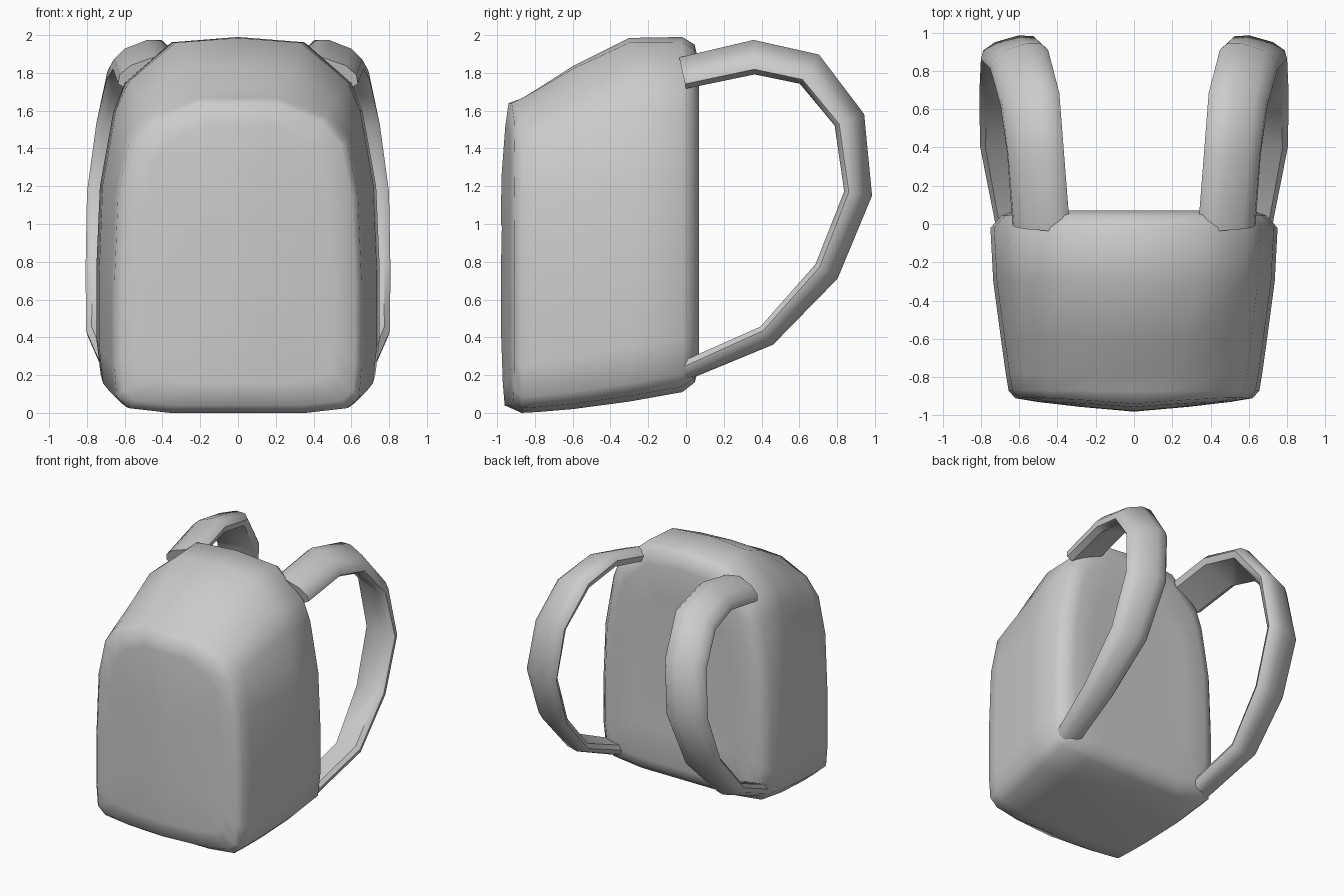
import bpy
import bmesh
import math
from mathutils import Vector

cube = bpy.data.objects.get("Cube")
if cube:
    bpy.data.objects.remove(cube, do_unlink=True)

fabric = bpy.data.materials.new("grey fabric")
fabric.use_nodes = True
GREY = (0.6, 0.6, 0.6, 1)
fabric.diffuse_color = GREY
fabric.node_tree.nodes["Principled BSDF"].inputs["Base Color"].default_value = GREY


def loft(name, rings, angle):
    """Skin closed rings of points and cap both ends."""
    bm = bmesh.new()
    loops = [[bm.verts.new(p) for p in ring] for ring in rings]
    n = len(loops[0])
    for a, b in zip(loops, loops[1:]):
        for i in range(n):
            j = (i + 1) % n
            bm.faces.new((a[i], a[j], b[j], b[i]))
    bm.faces.new(loops[0])
    bm.faces.new(loops[-1])
    bmesh.ops.recalc_face_normals(bm, faces=bm.faces[:])
    mesh = bpy.data.meshes.new(name)
    bm.to_mesh(mesh)
    bm.free()
    obj = bpy.data.objects.new(name, mesh)
    bpy.context.collection.objects.link(obj)
    mesh.materials.append(fabric)
    bpy.ops.object.select_all(action='DESELECT')
    obj.select_set(True)
    bpy.context.view_layer.objects.active = obj
    bpy.ops.object.shade_smooth_by_angle(angle=math.radians(angle))
    return obj


# Half outlines of the bag: rounder arch at the back, squarer at the front
BACK = [(0, 0), (.55, 0), (.88, .015), (.97, .05), (1, .15), (1, .35),
        (.975, .58), (.88, .79), (.8, .87), (.47, .985), (0, 1)]
FRONT = [(0, 0), (.55, 0), (.88, .015), (.98, .05), (1, .15), (1, .4),
         (.97, .69), (.88, .86), (.71, .94), (.33, 1), (0, 1)]


def arch(y, width, low, high, blend, bulge=0):
    half = []
    for (bu, bv), (fu, fv) in zip(BACK, FRONT):
        u = bu + (fu - bu) * blend
        v = bv + (fv - bv) * blend
        z = low + (high - low) * v
        # the front panel bows out, and leans back near its top
        dy = 0
        if bulge:
            dy = -bulge * (1 - u * width / .62) + .05 * max(0, z - 1) ** 2
        half.append(Vector((u * width, y + dy, z)))
    return half + [Vector((-p.x, p.y, p.z)) for p in half[-2:0:-1]]


# Bag body, from the back panel to the front panel
sections = [
    (.06, .2, .8, 1.3, 0), (.06, .45, .5, 1.6, 0), (.07, .62, .24, 1.85, 0),
    (.045, .69, .16, 1.95, 0), (-.02, .75, .11, 1.99, 0),
    (-.3, .735, .06, 1.985, .15), (-.6, .695, .02, 1.835, .5),
    (-.78, .67, .005, 1.72, .85), (-.87, .655, .0, 1.665, 1),
]
rings = [arch(*s) for s in sections]
rings += [arch(-.91, .62, .04, 1.64, 1, .05),
          arch(-.92, .5, .16, 1.52, 1, .05),
          arch(-.925, .28, .45, 1.25, 1, .055),
          arch(-.925, .08, .75, 1.0, 1, .055)]
loft("bag_body", rings, 60)

# Strap stations: x, y, z, half width, half thickness, roll
STRAP = [
    (.49, -.02, 1.81, .16, .055, .35), (.52, .36, 1.895, .16, .06, .38),
    (.55, .66, 1.83, .165, .06, .38), (.605, .875, 1.555, .16, .055, .34),
    (.65, .92, 1.16, .16, .05, .28), (.67, .75, .745, .145, .05, .25),
    (.69, .43, .405, .12, .045, .2), (.62, -.02, .215, .1, .045, .1),
]
SECTION = [(-1, -.3), (-.85, .5), (-.4, 1), (.4, 1),
           (.85, .5), (1, -.3), (.8, -1), (-.8, -1)]


def strap(name, side):
    centres = [Vector(s[:3]) for s in STRAP]
    rings = []
    for i, (x, y, z, width, thick, roll) in enumerate(STRAP):
        tangent = centres[min(i + 1, len(STRAP) - 1)] - centres[max(i - 1, 0)]
        out = Vector((0, -tangent.z, tangent.y)).normalized()
        across = Vector((1, 0, 0))
        w = across * math.cos(roll) - out * math.sin(roll)
        n = out * math.cos(roll) + across * math.sin(roll)
        ring = [centres[i] + w * (a * width) + n * (b * thick) for a, b in SECTION]
        rings.append([Vector((p.x * side, p.y, p.z)) for p in ring])
    return loft(name, rings, 50)


strap("left_shoulder_strap", 1)
strap("right_shoulder_strap", -1)
